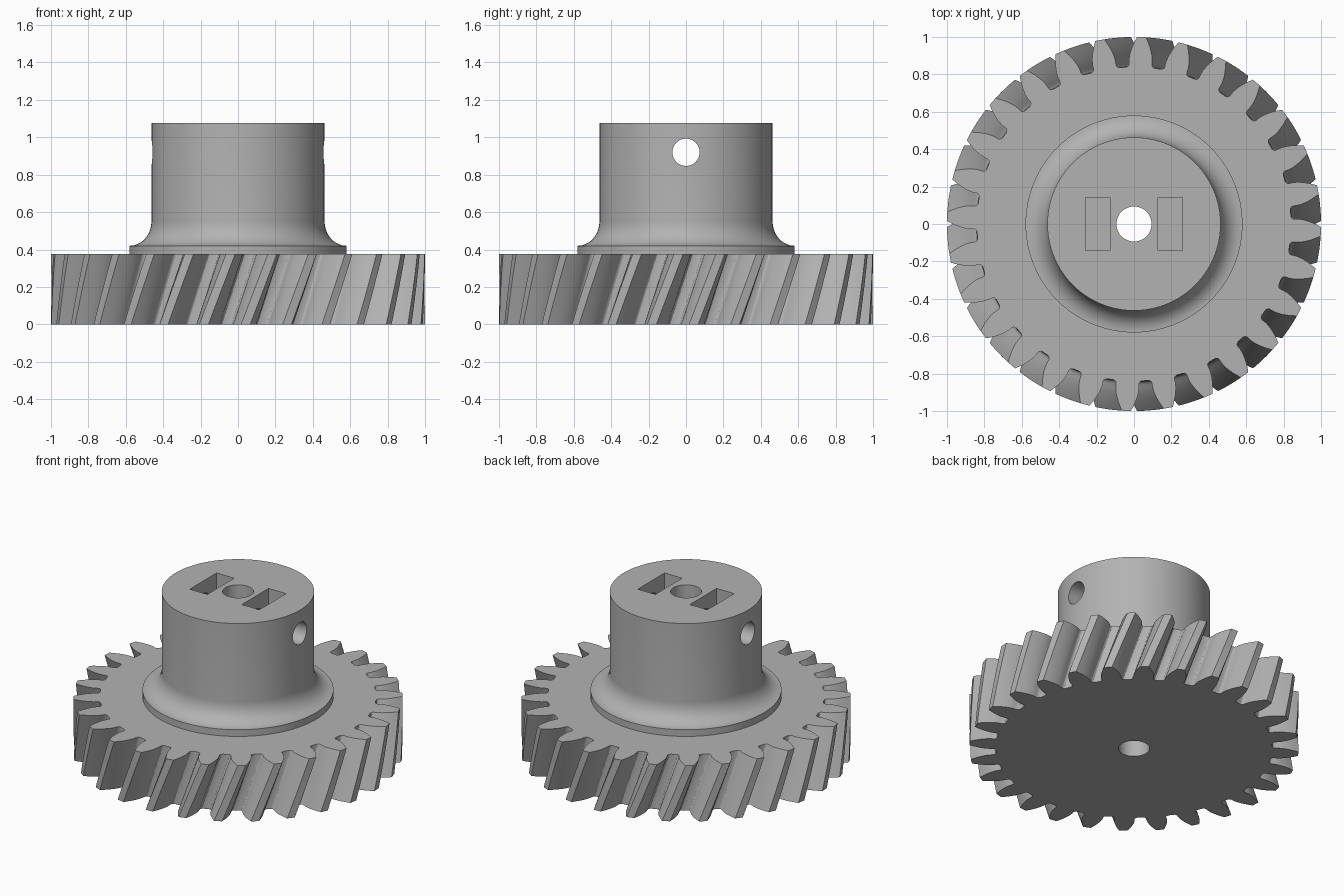
import bpy, bmesh, math

cube = bpy.data.objects.get("Cube")
if cube:
    bpy.data.objects.remove(cube, do_unlink=True)

TEETH, TIP_R, ROOT_R = 28, 1.0, 0.84
GEAR_H, HUB_R, HUB_TOP = 0.375, 0.463, 1.077
TWIST, BOTTOM_ANGLE = math.radians(8.2), math.radians(79.5)

grey = bpy.data.materials.new("plain grey")
grey.use_nodes = True
grey.diffuse_color = (0.45, 0.45, 0.45, 1)
grey.node_tree.nodes["Principled BSDF"].inputs["Base Color"].default_value = grey.diffuse_color


def make_object(name, bm):
    bmesh.ops.recalc_face_normals(bm, faces=bm.faces)
    mesh = bpy.data.meshes.new(name)
    bm.to_mesh(mesh)
    bm.free()
    mesh.materials.append(grey)
    obj = bpy.data.objects.new(name, mesh)
    bpy.context.collection.objects.link(obj)
    return obj


def loft(name, rings):
    """Skin stacked rings of equal length and cap both ends."""
    bm = bmesh.new()
    loops = [[bm.verts.new(p) for p in ring] for ring in rings]
    n = len(loops[0])
    for a, b in zip(loops, loops[1:]):
        for i in range(n):
            j = (i + 1) % n
            bm.faces.new((a[i], a[j], b[j], b[i]))
    bm.faces.new(loops[0][::-1])
    bm.faces.new(loops[-1])
    return make_object(name, bm)


def lathe(name, profile, sides):
    steps = [math.tau * i / sides for i in range(sides)]
    return loft(name, [[(r * math.cos(a), r * math.sin(a), z) for a in steps]
                       for r, z in profile])


def combine(target, other, operation):
    """Apply a boolean and discard the helper."""
    other.hide_render = True
    mod = target.modifiers.new(operation.lower(), 'BOOLEAN')
    mod.operation, mod.object, mod.solver = operation, other, 'EXACT'
    bpy.context.view_layer.objects.active = target
    bpy.ops.object.modifier_apply(modifier=mod.name)
    bpy.data.objects.remove(other, do_unlink=True)


# Involute tooth flank as (radius, half angle), root fillet first
pitch_r = TIP_R * TEETH / (TEETH + 2)
base_r = pitch_r * math.cos(math.radians(20))


def involute(r):
    phi = math.acos(min(1, base_r / r))
    return math.tan(phi) - phi


def half_angle(r):
    return math.pi / (2 * TEETH) + involute(pitch_r) - involute(r)


base_half = half_angle(base_r)
fillet = 0.018
flank = []
for k in range(4):
    t = math.pi / 2 * k / 3
    flank.append((ROOT_R + fillet * (1 - math.cos(t)),
                  base_half + fillet * (1 - math.sin(t)) / ROOT_R))
for k in range(6):
    r = base_r + (TIP_R - base_r) * k / 5
    flank.append((r, half_angle(r)))
tooth = [(r, -a) for r, a in flank] + [(TIP_R, 0)] + [(r, a) for r, a in reversed(flank)]

# Helical toothed wheel
rings = []
for k in range(9):
    t = k / 8
    ring = []
    for i in range(TEETH):
        centre = BOTTOM_ANGLE + TWIST * t + math.tau * i / TEETH
        ring += [(r * math.cos(centre + a), r * math.sin(centre + a), GEAR_H * t)
                 for r, a in tooth]
    rings.append(ring)
gear = loft("helical_gear_with_hub", rings)

# Hub with flange and concave fillet
flange_r, flange_z, cove_z = 0.58, 0.42, 0.55
cove = [(flange_r - (flange_r - HUB_R) * math.sin(t),
         cove_z - (cove_z - flange_z) * math.cos(t))
        for t in [math.pi / 2 * k / 12 for k in range(13)]]
hub = lathe("hub", [(flange_r, GEAR_H - 0.1)] + cove + [(HUB_R, HUB_TOP)], 96)
combine(gear, hub, 'UNION')

# Centre bore
combine(gear, lathe("bore_cutter", [(0.094, -0.2), (0.094, 1.4)], 48), 'DIFFERENCE')

# Cross hole for the set screws
cross = lathe("cross_hole_cutter", [(0.073, -0.8), (0.073, 0.8)], 40)
cross.rotation_euler.y = math.pi / 2
cross.location.z = 0.92
bpy.context.view_layer.update()
combine(gear, cross, 'DIFFERENCE')

# Nut pockets in the hub top
for side in (-1, 1):
    bpy.ops.mesh.primitive_cube_add(size=1, location=(side * 0.193, 0, 0.98))
    pocket = bpy.context.object
    pocket.name = "nut_pocket_cutter"
    pocket.scale = (0.13, 0.284, 0.4)
    pocket.data.materials.append(grey)
    bpy.context.view_layer.update()
    combine(gear, pocket, 'DIFFERENCE')

# Smooth round surfaces, keep the edges sharp
bpy.ops.object.select_all(action='DESELECT')
gear.select_set(True)
bpy.context.view_layer.objects.active = gear
bpy.ops.object.shade_smooth_by_angle(angle=math.radians(30))
